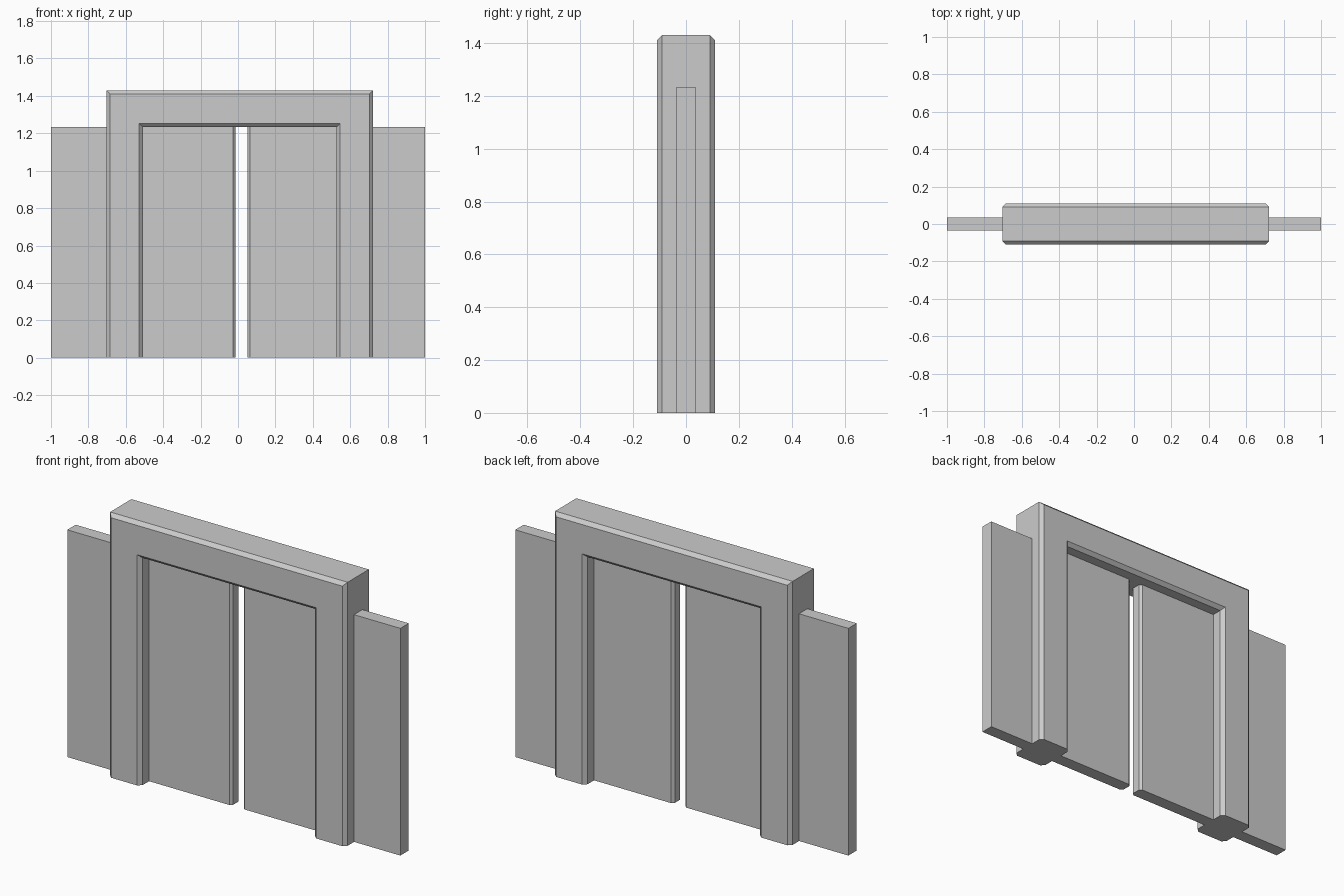
import bpy
import bmesh

if "Cube" in bpy.data.objects:
    bpy.data.objects.remove(bpy.data.objects["Cube"])


def loft(name, loops, close_ends=True):
    """Skin a list of equal-length point loops, capping both ends."""
    bm = bmesh.new()
    rings = [[bm.verts.new(p) for p in loop] for loop in loops]
    n = len(rings[0])
    for a, b in zip(rings, rings[1:]):
        for i in range(n):
            j = (i + 1) % n
            bm.faces.new((a[i], a[j], b[j], b[i]))
    bm.faces.new(rings[0])
    bm.faces.new(rings[-1])
    bmesh.ops.recalc_face_normals(bm, faces=bm.faces)
    mesh = bpy.data.meshes.new(name)
    bm.to_mesh(mesh)
    bm.free()
    ob = bpy.data.objects.new(name, mesh)
    bpy.context.collection.objects.link(ob)
    return ob


# Door frame: arch outline, narrowed on front and back for the chamfer
CX = 0.009
OUT_W, OUT_H = 0.713, 1.43
IN_W, IN_H = 0.518, 1.233
BEVEL = 0.019


def arch(y, inset):
    ow, oh = OUT_W - inset, OUT_H - inset
    iw, ih = IN_W + inset, IN_H + inset
    outline = [(-ow, 0), (-ow, oh), (ow, oh), (ow, 0),
               (iw, 0), (iw, ih), (-iw, ih), (-iw, 0)]
    return [(CX + x, y, z) for x, z in outline]


loft("door_frame", [arch(-0.11, BEVEL), arch(-0.11 + BEVEL, 0),
                    arch(0.11 - BEVEL, 0), arch(0.11, BEVEL)])

# Sliding door panels: plan with a chamfered meeting edge, raised to height
T, C = 0.036, 0.013


def door(name, outer, inner):
    s = 1 if inner > outer else -1
    plan = [(outer, -T), (inner - s * C, -T), (inner, -T + C),
            (inner, T - C), (inner - s * C, T), (outer, T)]
    loft(name, [[(x, y, z) for x, y in plan] for z in (0, 1.233)])


door("left_door", -1.0, -0.013)
door("right_door", 1.0, 0.051)
